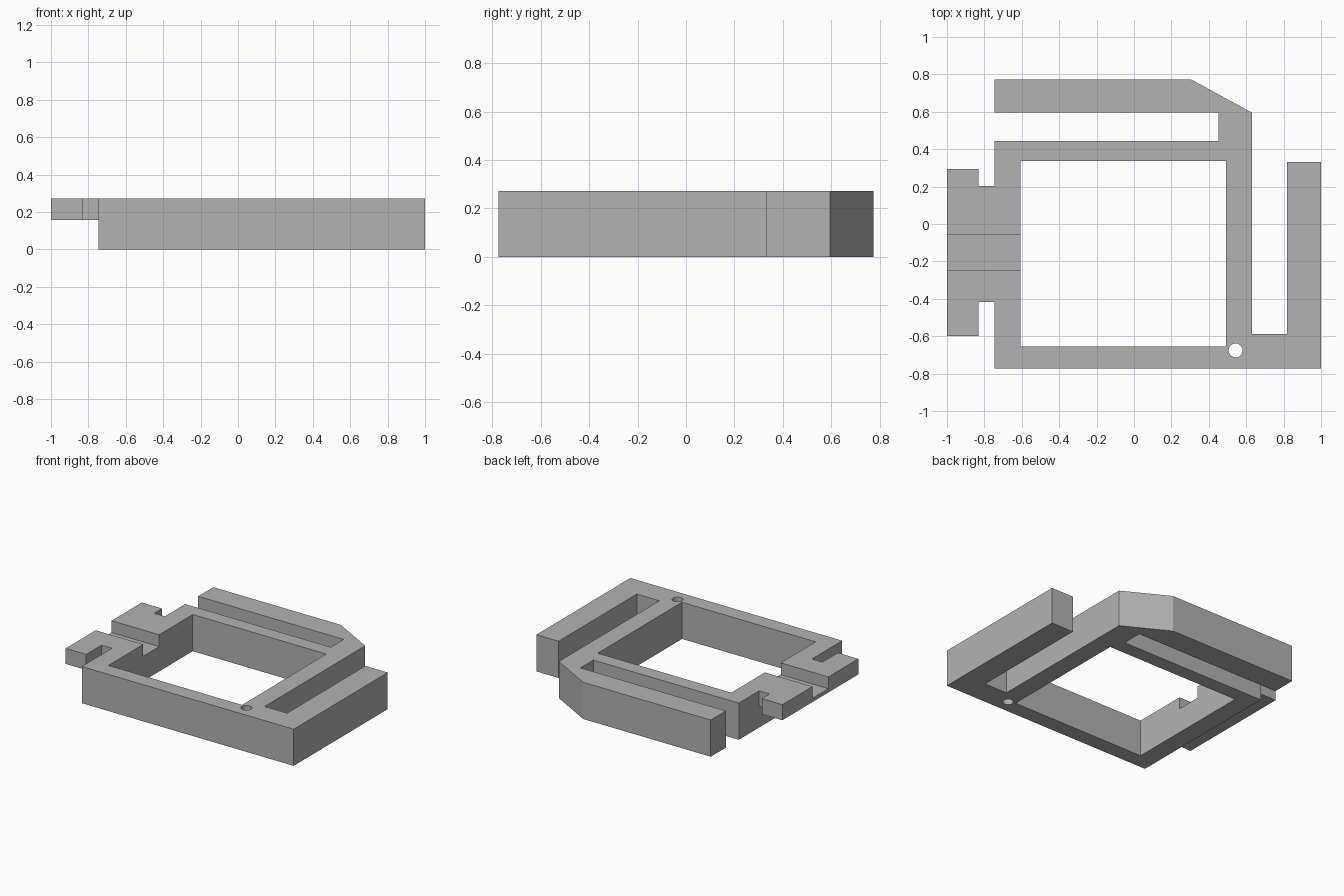
import bpy
import bmesh

cube = bpy.data.objects.get("Cube")
if cube:
    bpy.data.objects.remove(cube, do_unlink=True)

HEIGHT = 0.273

# Single grey material
grey = bpy.data.materials.new("plain grey")
grey.use_nodes = True
colour = (0.45, 0.45, 0.45, 1)
grey.diffuse_color = colour
grey.node_tree.nodes["Principled BSDF"].inputs["Base Color"].default_value = colour


def prism(name, outline, bottom, top):
    """Extrude a closed plan outline between two heights."""
    bm = bmesh.new()
    face = bm.faces.new([bm.verts.new((x, y, bottom)) for x, y in outline])
    new = bmesh.ops.extrude_face_region(bm, geom=[face])["geom"]
    verts = [v for v in new if isinstance(v, bmesh.types.BMVert)]
    bmesh.ops.translate(bm, verts=verts, vec=(0, 0, top - bottom))
    bmesh.ops.recalc_face_normals(bm, faces=bm.faces[:])
    mesh = bpy.data.meshes.new(name)
    bm.to_mesh(mesh)
    bm.free()
    mesh.materials.append(grey)
    obj = bpy.data.objects.new(name, mesh)
    bpy.context.collection.objects.link(obj)
    return obj


def rect(x0, x1, y0, y1):
    return [(x0, y0), (x1, y0), (x1, y1), (x0, y1)]


def combine(target, tool, operation):
    """Apply a boolean and remove the helper."""
    mod = target.modifiers.new(operation, "BOOLEAN")
    mod.operation = operation
    mod.solver = "EXACT"
    mod.object = tool
    tool.hide_render = True
    bpy.context.view_layer.objects.active = target
    bpy.ops.object.modifier_apply(modifier=mod.name)
    bpy.data.objects.remove(tool, do_unlink=True)


# Frame with the side arm and the chamfered back arm
frame = prism("frame", [
    (-0.745, -0.773), (1, -0.773), (1, 0.332), (0.817, 0.332),
    (0.817, -0.588), (0.631, -0.588), (0.631, 0.595), (0.305, 0.773),
    (-0.745, 0.773), (-0.745, 0.595), (0.453, 0.595), (0.453, 0.443),
    (-0.745, 0.443)], 0, HEIGHT)

# Raised T-shaped tab on the right side, overlapping the frame wall
tab = prism("tab", [
    (-1, -0.598), (-0.832, -0.598), (-0.832, -0.417), (-0.68, -0.417),
    (-0.68, 0.204), (-0.832, 0.204), (-0.832, 0.295), (-1, 0.295)],
    0.157, HEIGHT)
combine(frame, tab, "UNION")

# Central opening and the shallow channel across the tab
combine(frame, prism("opening_cutter", rect(-0.608, 0.492, -0.656, 0.336), -0.1, 0.5), "DIFFERENCE")
combine(frame, prism("channel_cutter", rect(-1.1, -0.5, -0.246, -0.059), 0.185, 0.5), "DIFFERENCE")

# Round corner hole
bpy.ops.mesh.primitive_cylinder_add(vertices=40, radius=0.037, depth=1,
                                    location=(0.543, -0.676, 0.1))
drill = bpy.context.object
drill.name = "hole_cutter"
combine(frame, drill, "DIFFERENCE")

# Keep flat faces crisp and the hole wall smooth
bpy.ops.object.select_all(action="DESELECT")
frame.select_set(True)
bpy.context.view_layer.objects.active = frame
bpy.ops.object.shade_smooth_by_angle(angle=0.35)
